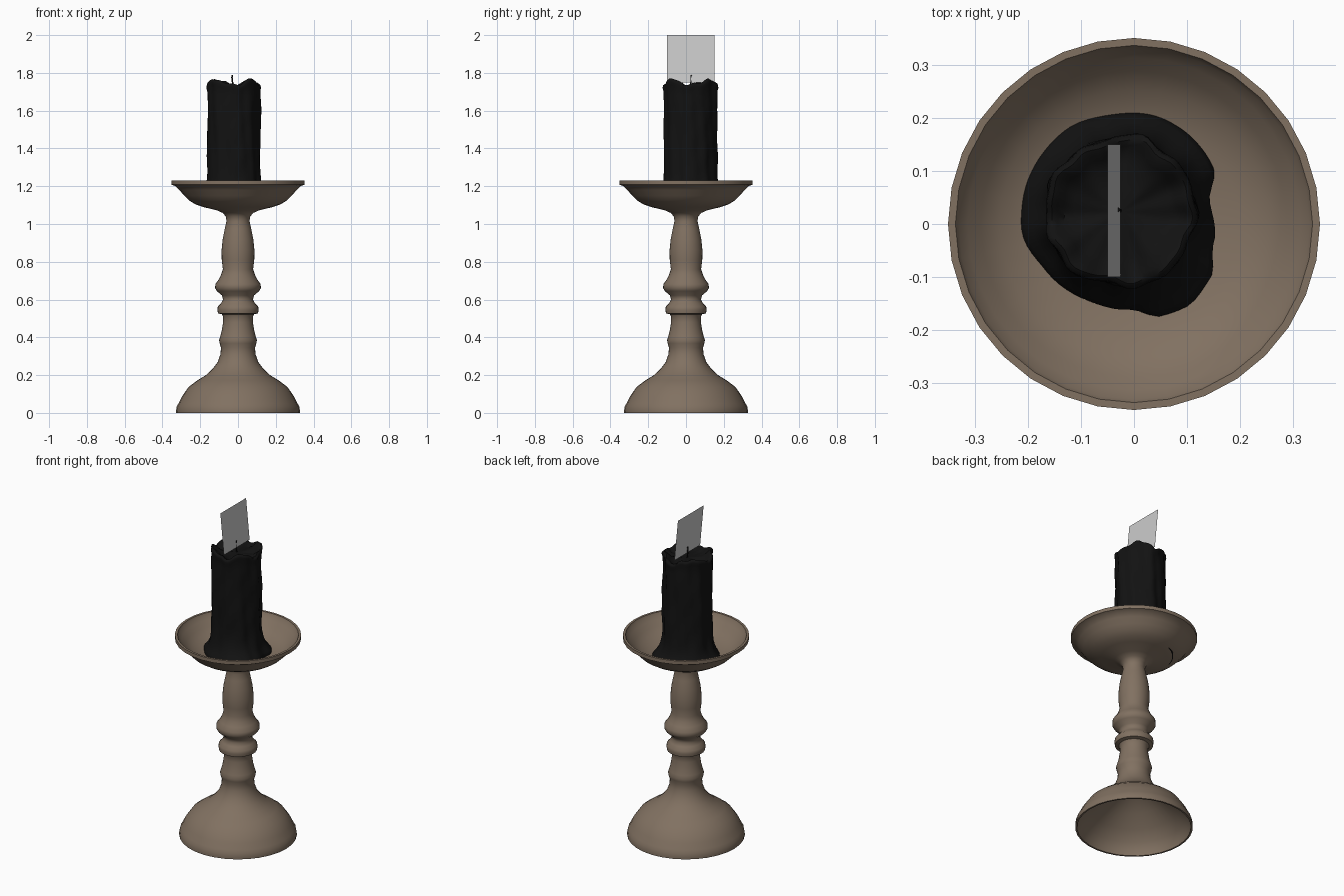
import bpy, bmesh
from math import sin, cos, pi, atan2, hypot, radians

if "Cube" in bpy.data.objects:
    bpy.data.objects.remove(bpy.data.objects["Cube"])


def material(name, color):
    m = bpy.data.materials.new(name)
    m.diffuse_color = (*color, 1)
    m.use_nodes = True
    m.node_tree.nodes["Principled BSDF"].inputs["Base Color"].default_value = m.diffuse_color
    return m


def loft(name, rings, mat, caps):
    """Skin equal-length closed rings; caps = (start centre, end centre)."""
    bm = bmesh.new()
    rows = [[bm.verts.new(p) for p in ring] for ring in rings]
    n = len(rows[0])
    for a, b in zip(rows, rows[1:]):
        for i in range(n):
            j = (i + 1) % n
            bm.faces.new((a[i], a[j], b[j], b[i]))
    for row, centre in zip((rows[0], rows[-1]), caps):
        c = bm.verts.new(centre)
        for i in range(n):
            bm.faces.new((row[i], row[(i + 1) % n], c))
    bmesh.ops.recalc_face_normals(bm, faces=bm.faces)
    me = bpy.data.meshes.new(name)
    bm.to_mesh(me)
    bm.free()
    ob = bpy.data.objects.new(name, me)
    bpy.context.collection.objects.link(ob)
    if mat:
        me.materials.append(mat)
    bpy.ops.object.select_all(action='DESELECT')
    ob.select_set(True)
    bpy.context.view_layer.objects.active = ob
    bpy.ops.object.shade_smooth_by_angle(angle=radians(50))
    return ob


def circle(r, z, n, cx=0, cy=0):
    return [(cx + r * cos(2 * pi * i / n), cy + r * sin(2 * pi * i / n), z) for i in range(n)]


wood = material("aged_wood", (0.22, 0.165, 0.12))
black = material("black_wax", (0.006, 0.006, 0.006))

# Turned candlestick: hollow foot, stem, dish
profile = [
    (.09, .235), (.16, .18), (.24, .125), (.29, .07), (.312, .03), (.318, 0),
    (.328, 0), (.328, .012), (.324, .035), (.315, .05), (.298, .085), (.262, .137),
    (.215, .172), (.17, .2), (.135, .233), (.108, .268), (.093, .31), (.09, .345),
    (.097, .368), (.1, .385), (.094, .405), (.086, .435), (.079, .48), (.079, .51),
    (.085, .522), (.106, .527), (.109, .545), (.107, .562), (.09, .58), (.079, .6),
    (.085, .622), (.112, .645), (.121, .66), (.12, .682), (.102, .706), (.09, .73),
    (.08, .76), (.086, .81), (.087, .86), (.081, .92), (.07, .975), (.061, 1.015),
    (.065, 1.04), (.08, 1.058), (.11, 1.072), (.185, 1.09), (.225, 1.104), (.258, 1.124),
    (.285, 1.15), (.31, 1.18), (.33, 1.2), (.352, 1.208), (.352, 1.23),
    (.338, 1.23), (.332, 1.215), (.315, 1.198), (.29, 1.168), (.255, 1.14), (.2, 1.116), (.1, 1.1)]
loft("candlestick", [circle(r, z, 32) for r, z in profile], wood, ((0, 0, .255), (0, 0, 1.097)))

# Candle: spilled wax pool at the bottom blending into a dripping column
CX, CY, N = -.025, .023, 72
pool = [(-.055, .205), (.058, .198), (.105, .168), (.149, .11), (.143, .045), (.15, -.04),
        (.143, -.105), (.105, -.153), (.058, -.173), (-.008, -.162), (-.092, -.143),
        (-.168, -.087), (-.211, -.02), (-.211, .045), (-.177, .13), (-.12, .186)]
polar = sorted((atan2(y - CY, x - CX) % (2 * pi), hypot(x - CX, y - CY)) for x, y in pool)
polar = [(polar[-1][0] - 2 * pi, polar[-1][1])] + polar + [(polar[0][0] + 2 * pi, polar[0][1])]


def pool_radius(t):
    for (a, ra), (b, rb) in zip(polar, polar[1:]):
        if a <= t <= b:
            f = (t - a) / (b - a)
            return ra + (rb - ra) * f * f * (3 - 2 * f)


def body_radius(t, z):
    drips = .003 * sin(5 * t + 1) + .003 * sin(9 * t + 2.2) + .002 * sin(14 * t + 9 * z)
    return .139 + drips + .002 * sin(3 * t + 17 * z) + .0015 * sin(7 * t - 34 * z)


def rim_height(t):
    return 1.75 - .015 * cos(4 * t) + .005 * sin(7 * t + 1) + .004 * sin(11 * t)


def wax_ring(fn):
    out = []
    for i in range(N):
        t = 2 * pi * i / N
        r, z = fn(t)
        out.append((CX + r * cos(t), CY + r * sin(t), z))
    return out


def column(z, blend):
    return wax_ring(lambda t: (body_radius(t, z) * (1 - blend) + pool_radius(t) * blend, z))


def rim(dr, dz):
    return wax_ring(lambda t: (body_radius(t, 1.73) + dr, rim_height(t) + dz))


def bowl(scale, z):
    return wax_ring(lambda t: (.135 * scale * (1 + .04 * sin(5 * t)),
                               z + (rim_height(t) - 1.75) * scale * .6))


rings = [column(z, b) for z, b in [(1.1, .97), (1.122, 1), (1.135, .85), (1.15, .6), (1.175, .33),
                                   (1.205, .15), (1.24, .05), (1.28, 0)]]
rings += [column(1.32 + .04 * k, 0) for k in range(10)]
rings += [rim(0, -.03), rim(.004, -.015), rim(.002, -.004), rim(-.007, .002), rim(-.018, -.003),
          rim(-.03, -.015), bowl(.65, 1.725), bowl(.35, 1.722)]
loft("candle", rings, black, ((CX, CY, 1.1), (CX, CY, 1.722)))

# Wick
wick = [(-.027, .025, 1.715), (-.029, .026, 1.75), (-.032, .026, 1.775), (-.03, .027, 1.79)]
loft("wick", [circle(.004, z, 8, x, y) for x, y, z in wick], black, (wick[0], wick[-1]))

# Flame card: a single leaning sheet
me = bpy.data.meshes.new("flame_card")
me.from_pydata([(-.026, -.1, 1.75), (-.026, .15, 1.75), (-.05, .15, 2), (-.05, -.1, 2)], [], [(0, 1, 2, 3)])
bpy.context.collection.objects.link(bpy.data.objects.new("flame_card", me))
